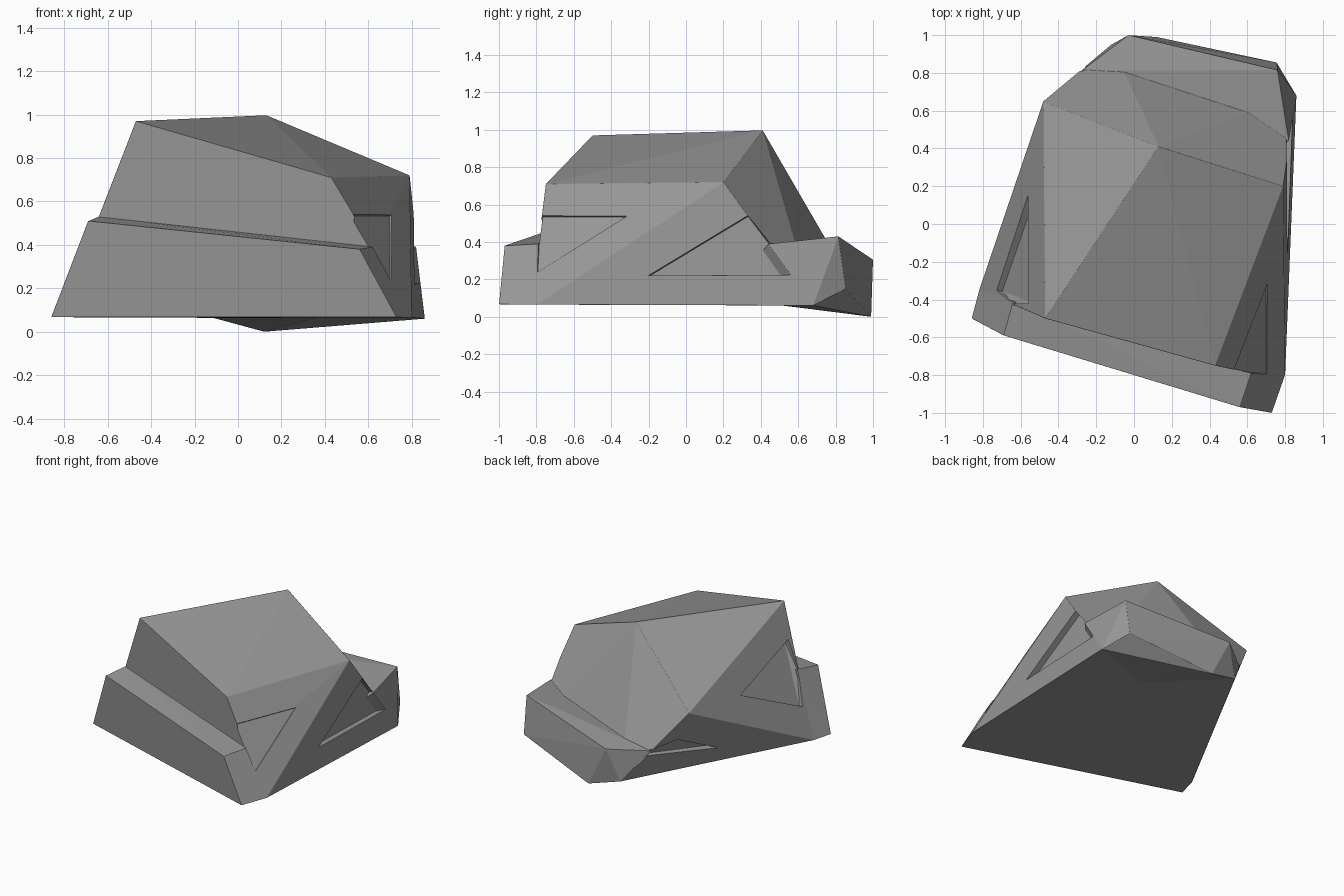
import bpy, bmesh
from mathutils import Vector as V

if "Cube" in bpy.data.objects:
    bpy.data.objects.remove(bpy.data.objects["Cube"])


def tidy(me):
    """Weld slivers and merge coplanar faces."""
    bm = bmesh.new()
    bm.from_mesh(me)
    bmesh.ops.remove_doubles(bm, verts=bm.verts[:], dist=0.004)
    bmesh.ops.dissolve_degenerate(bm, edges=bm.edges[:], dist=0.003)
    bmesh.ops.dissolve_limit(bm, angle_limit=0.03, verts=bm.verts[:], edges=bm.edges[:])
    bm.to_mesh(me)
    bm.free()


def hull(name, pts):
    """Convex faceted block around a few corner points."""
    bm = bmesh.new()
    for p in pts:
        bm.verts.new(p)
    bmesh.ops.convex_hull(bm, input=bm.verts[:])
    bmesh.ops.delete(bm, geom=[v for v in bm.verts if not v.link_faces], context='VERTS')
    bmesh.ops.recalc_face_normals(bm, faces=bm.faces[:])
    me = bpy.data.meshes.new(name)
    bm.to_mesh(me)
    bm.free()
    ob = bpy.data.objects.new(name, me)
    bpy.context.collection.objects.link(ob)
    return ob


def boolean(ob, other, op):
    m = ob.modifiers.new(op.lower(), 'BOOLEAN')
    m.operation, m.object, m.solver = op, other, 'EXACT'
    bpy.context.view_layer.objects.active = ob
    bpy.ops.object.modifier_apply(modifier=m.name)
    bpy.data.objects.remove(other)


def notch(apex, p, q, tip, depth):
    """Wedge cutter, shallower towards the tip."""
    a, p, q, r = map(V, (apex, p, q, tip))
    n = (p - a).cross(q - a).normalized()
    if n.dot(a - V((0, 0, 0.35))) < 0:
        n = -n
    return hull("notch_cutter", [v + n * 0.06 for v in (a, p, q, r)]
                + [v - n * depth for v in (a, p, q)] + [r - n * depth * 0.4])


# Shared corners of the stone
A, B, W = (-.86, -.5, .067), (.73, -1, .067), (.8, -.8, .065)
C, D = (-.69, -.59, .51), (.56, -.97, .38)
F, E = (-.64, -.41, .53), (.62, -.79, .39)
K, L, N = (-.48, .65, .56), (.82, .44, .39), (-.28, .81, .285)
U, T, X = (-.12, .95, .065), (.12, .99, 0), (.86, .68, .06)
base = [(-.82, -.35, .067), W, X, U]

# Main mass and the sloping shelf behind it
rock = hull("faceted_rock", [(-.47, -.5, .97), (.43, -.75, .71), (.79, .2, .72),
                             (.13, .41, .997), K, L, E, F] + base)
boolean(rock, hull("rear_shelf", [K, L, N, U, X, (0, 0, .1), (.3, .2, .3)]), 'UNION')

# Wedge-shaped chips in the sides
chips = [((.812, -.2, .22), (.809, .33, .54), (.843, .57, .225), (.83, .46, .38), .045),
         ((-.565, .15, .53), (-.562, -.42, .73), (-.738, -.35, .3), (-.65, -.42, .53), .045),
         ((.71, -.32, .54), (.53, -.77, .54), (.71, -.82, .23), (.62, -.8, .39), .015),
         ((-.49, .33, .19), (-.385, .658, .342), (-.245, .86, .255), (-.28, .82, .29), .025)]
for c in chips:
    boolean(rock, notch(*c), 'DIFFERENCE')

# Stepped slabs at front and back close off the chips
boolean(rock, hull("front_slab", [A, B, C, D, E, F] + base[:2]), 'UNION')
boolean(rock, hull("back_slab", [L, N, U, T, X, (-.03, 1, .305), (.76, .815, .43),
                                 (.755, .855, .15), (.5, .2, .1)]), 'UNION')
tidy(rock.data)

# Slightly worn edges
bev = rock.modifiers.new("worn_edges", 'BEVEL')
bev.width, bev.segments, bev.limit_method, bev.angle_limit = 0.008, 2, 'ANGLE', 0.4

# Dark grey stone
stone = bpy.data.materials.new("dark_stone")
stone.diffuse_color = (.31, .31, .31, 1)
stone.use_nodes = True
stone.node_tree.nodes["Principled BSDF"].inputs["Base Color"].default_value = stone.diffuse_color
rock.data.materials.clear()
rock.data.materials.append(stone)
